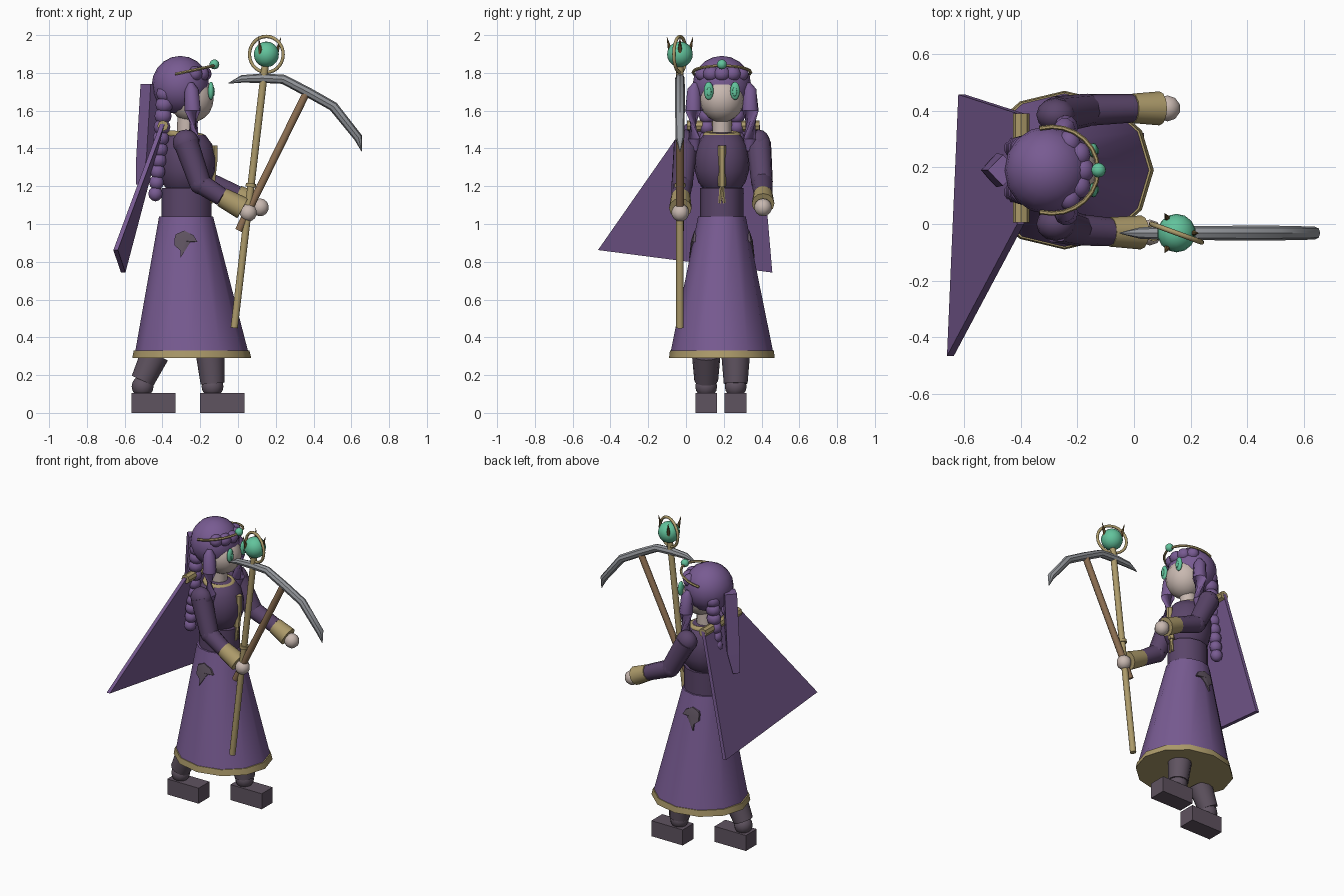
import bpy, bmesh, math
from mathutils import Vector

if "Cube" in bpy.data.objects:
    bpy.data.objects.remove(bpy.data.objects["Cube"])

CY = 0.19  # body mid-plane; the figure faces +x


def material(name, hexcode):
    rgb = [int(hexcode[i:i + 2], 16) / 255 for i in (0, 2, 4)]
    m = bpy.data.materials.new(name)
    m.diffuse_color = [c / 12.92 if c < 0.04 else ((c + 0.055) / 1.055) ** 2.4 for c in rgb] + [1]
    m.use_nodes = True
    m.node_tree.nodes["Principled BSDF"].inputs["Base Color"].default_value = m.diffuse_color
    return m


PURPLE = material("purple", "785b92")
DARK = material("dark purple", "5a4569")
GOLD = material("gold", "ac9a6a")
SKIN = material("skin", "c8b8b0")
GREEN = material("green", "62c39c")
STEEL = material("steel", "93969b")
WOOD = material("wood", "8d6f52")
BOOT = material("boot grey", "5f5360")
BRONZE = material("dark bronze", "6e5732")


def finish(name, bm, mat, angle=40):
    bmesh.ops.recalc_face_normals(bm, faces=bm.faces)
    me = bpy.data.meshes.new(name)
    bm.to_mesh(me)
    bm.free()
    me.materials.append(mat)
    for p in me.polygons:
        p.use_smooth = True
    me.set_sharp_from_angle(angle=math.radians(angle))
    ob = bpy.data.objects.new(name, me)
    bpy.context.collection.objects.link(ob)
    return ob


def skin_rings(name, rings, mat, angle=40):
    bm = bmesh.new()
    vs = [[bm.verts.new(p) for p in r] for r in rings]
    n = len(vs[0])
    for a, b in zip(vs, vs[1:]):
        for i in range(n):
            bm.faces.new((a[i], a[(i + 1) % n], b[(i + 1) % n], b[i]))
    bm.faces.new(vs[0])
    bm.faces.new(vs[-1])
    return finish(name, bm, mat, angle)


def loft(name, rows, mat, n=12, y=CY):
    """Stack of horizontal ellipses: (x, z, rx, ry)."""
    a = [2 * math.pi * i / n for i in range(n)]
    return skin_rings(name, [[(x + rx * math.cos(t), y + ry * math.sin(t), z) for t in a]
                             for x, z, rx, ry in rows], mat)


def sweep(name, pts, radii, mat, n=10):
    """Round tube through points."""
    pts = [Vector(p) for p in pts]
    rings = []
    for i, p in enumerate(pts):
        d = pts[min(i + 1, len(pts) - 1)] - pts[max(i - 1, 0)]
        q = d.to_track_quat('Z', 'Y')
        r = radii[i] if isinstance(radii, (list, tuple)) else radii
        rings.append([p + q @ Vector((r * math.cos(2 * math.pi * k / n), r * math.sin(2 * math.pi * k / n), 0))
                      for k in range(n)])
    return skin_rings(name, rings, mat)


def ball(name, c, r, mat, u=12, v=8):
    r = r if isinstance(r, tuple) else (r, r, r)
    bm = bmesh.new()
    bmesh.ops.create_uvsphere(bm, u_segments=u, v_segments=v, radius=1)
    for w in bm.verts:
        w.co = Vector(c) + Vector([w.co[i] * r[i] for i in range(3)])
    return finish(name, bm, mat, 60)


def box(name, lo, hi, mat):
    bm = bmesh.new()
    bmesh.ops.create_cube(bm, size=1)
    for w in bm.verts:
        w.co = [(lo[i] + hi[i]) / 2 + w.co[i] * (hi[i] - lo[i]) for i in range(3)]
    return finish(name, bm, mat)


def torus(name, c, R, r, mat, rot=(0, 0, 0), scale=(1, 1, 1), n=24):
    bpy.ops.mesh.primitive_torus_add(location=c, rotation=rot, major_radius=R, minor_radius=r,
                                     major_segments=n, minor_segments=8)
    ob = bpy.context.object
    ob.name, ob.scale = name, scale
    ob.data.materials.append(mat)
    for p in ob.data.polygons:
        p.use_smooth = True


# Boots and lower legs, in mid stride
for side, y, bx, ankle, knee in (("right", 0.107, -0.565, (-0.505, 0.16), (-0.44, 0.31)),
                                 ("left", 0.263, -0.2, (-0.135, 0.145), (-0.147, 0.31))):
    box(side + "_boot", (bx, y - 0.058, 0), (bx + 0.235, y + 0.058, 0.105), BOOT)
    ball(side + "_ankle", (ankle[0], y, 0.14), 0.058, BOOT)
    sweep(side + "_shin", [(ankle[0], y, ankle[1] + 0.01), (knee[0], y, knee[1])], [0.063, 0.076], BOOT, 12)

# Skirt and hem
loft("skirt", [(-0.245, 0.32, 0.3, 0.272), (-0.275, 1.04, 0.143, 0.126)], PURPLE)
loft("skirt_hem", [(-0.245, 0.29, 0.315, 0.28), (-0.246, 0.33, 0.306, 0.275)], GOLD)

# Dark patches on both hips, raised on the skirt
for s, side in ((-1, "right"), (1, "left")):
    bm = bmesh.new()
    outline = [(-0.335, 0.925), (-0.33, 0.945), (-0.285, 0.965), (-0.235, 0.94), (-0.215, 0.905),
               (-0.25, 0.905), (-0.27, 0.875), (-0.305, 0.82), (-0.305, 0.86), (-0.335, 0.885)]
    surf = lambda x, z: 0.126 + (1.04 - z) * 0.2 - 1.2 * (x + 0.27) ** 2
    back = [bm.verts.new((x, CY + s * (surf(x, z) - 0.02), z)) for x, z in outline]
    rim = [bm.verts.new((x, CY + s * (surf(x, z) + 0.005), z)) for x, z in outline]
    mid = bm.verts.new((-0.28, CY + s * (surf(-0.28, 0.91) + 0.012), 0.91))
    for i in range(len(rim)):
        j = (i + 1) % len(rim)
        bm.faces.new((back[i], back[j], rim[j], rim[i]))
        bm.faces.new((rim[i], rim[j], mid))
    finish(side + "_hip_patch", bm, BOOT)

# Waist, chest, collar, neck and chest ribbon
loft("waist", [(-0.272, 1.03, 0.133, 0.115), (-0.272, 1.19, 0.133, 0.115)], DARK)
loft("chest", [(-0.275, 1.18, 0.1, 0.09), (-0.272, 1.22, 0.13, 0.125), (-0.268, 1.28, 0.148, 0.143),
               (-0.268, 1.35, 0.15, 0.147), (-0.27, 1.42, 0.135, 0.132), (-0.272, 1.47, 0.1, 0.1),
               (-0.275, 1.485, 0.06, 0.06)], DARK, 16)
torus("collar", (-0.275, CY, 1.468), 0.082, 0.02, GOLD, (0, 0.1, 0))
loft("neck", [(-0.275, 1.46, 0.05, 0.05), (-0.27, 1.58, 0.05, 0.05)], SKIN)
sweep("chest_ribbon", [(-0.127, CY, 1.415), (-0.128, CY, 1.33), (-0.142, CY, 1.2)], 0.021, GOLD, 6)
for y in (CY - 0.012, CY + 0.012):
    sweep("ribbon_tail", [(-0.14, CY, 1.22), (-0.142, y, 1.11)], [0.012, 0.008], GOLD, 6)

# Head, eyes, hair
ball("head", (-0.247, CY, 1.663), (0.118, 0.118, 0.125), SKIN, 16, 10)
ball("hair_cap", (-0.305, CY, 1.735), (0.152, 0.155, 0.155), PURPLE, 16, 10)
for k in range(-2, 3):
    a = k * 0.5
    ball("fringe_lock", (-0.285 + 0.105 * math.cos(a), CY + 0.115 * math.sin(a), 1.795),
         (0.04, 0.045, 0.04), PURPLE)
for s, side in ((-1, "right"), (1, "left")):
    ball(side + "_eye", (-0.143, CY + s * 0.07, 1.705), (0.016, 0.026, 0.048), GREEN)
    ball(side + "_iris", (-0.129, CY + s * 0.068, 1.7), (0.006, 0.012, 0.024), GREEN)
    # Lock beside the face
    y = CY + s * 0.152
    sweep(side + "_face_lock", [(-0.25, y - s * 0.015, 1.745), (-0.245, y - s * 0.005, 1.71),
                                (-0.24, y, 1.6), (-0.24, y, 1.45), (-0.24, y - s * 0.01, 1.385)],
          [0.015, 0.037, 0.043, 0.04, 0.018], PURPLE)
    # Braid down the back
    for i in range(10):
        t = i / 9
        ball(side + "_braid_knot", (-0.385 - 0.052 * t, CY + s * 0.078, 1.69 - 0.53 * t),
             (0.05 - 0.01 * t, 0.046 - 0.008 * t, 0.045 - 0.005 * t), PURPLE, 10, 6)
loft("ponytail", [(-0.462, 1.74, 0.054, 0.055), (-0.485, 1.35, 0.054, 0.06), (-0.51, 1.21, 0.03, 0.035)],
     PURPLE, 4)

# Circlet with gem
sweep("circlet", [(-0.29 + 0.163 * math.cos(a), CY + 0.153 * math.sin(a), 1.803 + 0.035 * math.cos(a))
                  for a in [math.radians(d) for d in range(-105, 106, 15)]], 0.008, GOLD, 6)
ball("circlet_gem", (-0.125, CY, 1.845), 0.026, GREEN)

# Arms: shoulder, elbow, cuff start, cuff end, hand
for side, S, E, C, D, H in (
        ("right", (-0.275, 0.0, 1.43), (-0.2, -0.02, 1.215), (-0.085, -0.028, 1.142),
         (0.025, -0.03, 1.083), (0.055, -0.03, 1.06)),
        ("left", (-0.275, 0.385, 1.43), (-0.165, 0.402, 1.225), (-0.005, 0.408, 1.155),
         (0.09, 0.408, 1.108), (0.118, 0.408, 1.088))):
    ball(side + "_shoulder", S, (0.07, 0.06, 0.07), DARK)
    sweep(side + "_upper_arm", [S, E], [0.066, 0.058], DARK)
    ball(side + "_elbow", E, 0.058, DARK)
    sweep(side + "_forearm", [E, C], [0.056, 0.05], DARK)
    sweep(side + "_cuff", [C, D], [0.052, 0.06], GOLD, 12)
    ball(side + "_hand", H, 0.047, SKIN, 10, 7)

# Cape hanging from a shoulder bar
sweep("cape_bar", [(-0.398, 0.005, 1.52), (-0.398, 0.39, 1.52)], 0.029, GOLD, 8)
bm = bmesh.new()
quad = [(-0.4, 0.0, 1.53), (-0.4, 0.39, 1.53), (-0.608, 0.457, 0.743), (-0.648, -0.466, 0.862)]
a = [bm.verts.new((x - 0.012, y, z)) for x, y, z in quad]
b = [bm.verts.new((x + 0.012, y, z)) for x, y, z in quad]
bm.faces.new(a)
bm.faces.new(b)
for i in range(4):
    bm.faces.new((a[i], a[(i + 1) % 4], b[(i + 1) % 4], b[i]))
finish("cape", bm, PURPLE, 20)

# Staff with orb, ring and prongs
WY = -0.032
sweep("staff", [(-0.02, WY, 0.45), (0.145, WY, 1.85)], 0.02, GOLD)
sweep("staff_band", [(0.067, WY, 1.195), (0.0695, WY, 1.215)], 0.029, GOLD)
ball("staff_orb", (0.15, WY, 1.898), 0.068, GREEN, 14, 10)
torus("staff_ring", (0.15, WY, 1.898), 0.095, 0.009, GOLD, (math.pi / 2, 0, math.radians(-20)), (1, 1, 1), 28)
for k in range(3):
    t = 2 * math.pi * k / 3
    u = Vector((math.cos(t), math.sin(t), 0))
    o = Vector((0.148, WY, 0))
    sweep("staff_prong", [o + u * r + Vector((0, 0, z)) for r, z in ((0.055, 1.9), (0.063, 1.93), (0.08, 1.99))],
          [0.012, 0.01, 0.001], BRONZE, 6)

# Pickaxe
sweep("pickaxe_handle", [(0.003, WY, 0.965), (0.36, WY, 1.69)], 0.021, WOOD)
sweep("pickaxe_head", [(x, WY, z) for x, z in ((-0.05, 1.745), (0.02, 1.768), (0.13, 1.772), (0.24, 1.766),
                                              (0.37, 1.698), (0.505, 1.622), (0.638, 1.455), (0.655, 1.385))],
      [0.002, 0.02, 0.025, 0.025, 0.026, 0.026, 0.023, 0.002], STEEL, 8)
